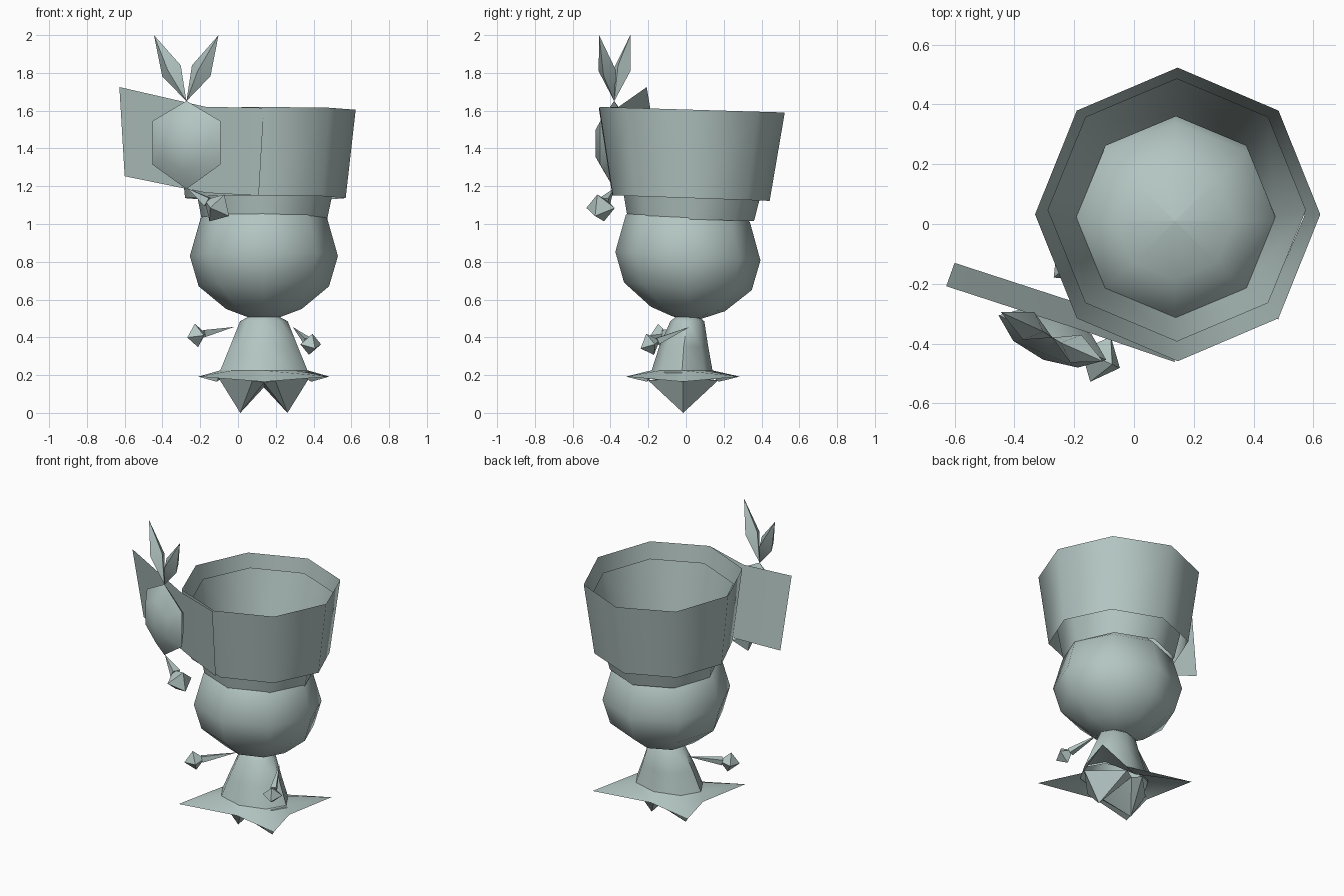
import bpy, bmesh, math
from mathutils import Vector

if "Cube" in bpy.data.objects:
    bpy.data.objects.remove(bpy.data.objects["Cube"])

mat = bpy.data.materials.new("pale grey teal")
mat.diffuse_color = (0.45, 0.56, 0.54, 1)
mat.use_nodes = True
mat.node_tree.nodes["Principled BSDF"].inputs["Base Color"].default_value = mat.diffuse_color


def make(name, verts, faces, angle=50):
    me = bpy.data.meshes.new(name)
    me.from_pydata([tuple(v) for v in verts], [], faces)
    bm = bmesh.new()
    bm.from_mesh(me)
    bmesh.ops.remove_doubles(bm, verts=bm.verts, dist=1e-4)
    bmesh.ops.recalc_face_normals(bm, faces=bm.faces)
    bm.to_mesh(me)
    bm.free()
    me.shade_smooth()
    me.set_sharp_from_angle(angle=math.radians(angle))
    me.materials.append(mat)
    ob = bpy.data.objects.new(name, me)
    bpy.context.collection.objects.link(ob)
    return ob


def loft(name, rings, angle=50):
    """Join rings of equal point count with quads; collapsed rings become tips."""
    n = len(rings[0])
    faces = [(r * n + i, r * n + (i + 1) % n, (r + 1) * n + (i + 1) % n, (r + 1) * n + i)
             for r in range(len(rings) - 1) for i in range(n)]
    return make(name, [v for ring in rings for v in ring], faces, angle)


def oct_ring(cx, cy, z, rx, ry=None, tilt=0.0):
    """Eight-sided ring, lowered towards the back by tilt."""
    ry = rx if ry is None else ry
    return [(cx + rx * math.cos(a), cy + ry * math.sin(a), z - tilt * ry * math.sin(a))
            for a in (i * math.pi / 4 for i in range(8))]


def spindle(name, a, b, mid, r, side, r2=None):
    """Four-sided double-ended spike from a to b."""
    a, b, side = Vector(a), Vector(b), Vector(side)
    d = (b - a).normalized()
    u = (side - d * side.dot(d)).normalized()
    v = d.cross(u)
    r2 = r2 or r
    c = a.lerp(b, mid)
    return loft(name, [[a] * 4, [c + u * r, c + v * r2, c - u * r, c - v * r2], [b] * 4], 40)


# head
loft("head", [oct_ring(0.137, 0.01, z, r, r * 0.98, 0.06) for z, r in
              ((0.50, 0.001), (0.505, 0.08), (0.55, 0.20), (0.67, 0.345), (0.83, 0.392),
               (1.03, 0.335), (1.14, 0.2), (1.175, 0.001))])

# hat: inner crown and wide outer band, both open
loft("hat_crown", [oct_ring(0.14, 0.025, 1.025, 0.332, 0.335, 0.03),
                   oct_ring(0.143, 0.047, 1.52, 0.432, 0.44, 0.03)])
loft("hat_band", [oct_ring(0.145, 0.028, 1.137, 0.425, 0.415, 0.035),
                  oct_ring(0.146, 0.032, 1.605, 0.477, 0.491, 0.03)])

# loose end of the hat band
make("band_tail", [(-0.628, -0.208, 1.725), (-0.17, -0.357, 1.62), (0.137, -0.462, 1.615),
                   (-0.60, -0.13, 1.253), (-0.17, -0.27, 1.165), (0.11, -0.39, 1.15)],
     [(0, 1, 4, 3), (1, 2, 5, 4)])

# hexagonal bulb on the band
centre = Vector((-0.273, -0.38, 1.42))
along = Vector((0.92, -0.38, 0)).normalized()
out = Vector((-0.38, -0.92, 0)).normalized()
hexagon = [(0, 0.232), (0.195, 0.125), (0.195, -0.105), (0, -0.235), (-0.195, -0.105), (-0.195, 0.125)]
loft("bulb", [[centre + along * x * s + Vector((0, 0, z * s)) + out * d for x, z in hexagon]
              for s, d in ((0, -0.08), (0.6, -0.06), (1, 0), (0.6, 0.06), (0, 0.08))])

# two leaves above the bulb
base = (-0.273, -0.38, 1.65)
for name, tip in (("left_leaf", (-0.445, -0.295, 2.0)), ("right_leaf", (-0.103, -0.46, 2.0))):
    spindle(name, base, tip, 0.46, 0.06, along, 0.05)


# thin limb that widens to a small block
def limb(name, start, end, r):
    start, end = Vector(start), Vector(end)
    d = (end - start).normalized()
    wrist = end - d * r * 0.7
    u = d.orthogonal().normalized()
    v = d.cross(u)
    w = r * 0.42
    loft(name, [[start] * 4, [wrist + u * w, wrist + v * w, wrist - u * w, wrist - v * w],
                [wrist] * 4], 40)
    spindle(name + "_end", end - d * r, end + d * r, 0.5, r, (0, 0, 1))


limb("left_arm", (-0.02, 0.02, 0.455), (-0.22, -0.14, 0.41), 0.063)
limb("right_arm", (0.29, 0.02, 0.455), (0.385, -0.19, 0.363), 0.06)
limb("bulb_pendant", (-0.27, -0.38, 1.19), (-0.112, -0.452, 1.085), 0.083)

# body
loft("body", [oct_ring(0.137, 0.007, 0.51, 0.08, 0.06), oct_ring(0.137, 0.007, 0.485, 0.126, 0.09),
              oct_ring(0.137, -0.012, 0.35, 0.18, 0.13), oct_ring(0.137, -0.022, 0.21, 0.237, 0.165)])

# four-pointed skirt
def skirt_ring(k):
    pts = []
    for i in range(8):
        a = i * math.pi / 4
        c, s = math.cos(a), math.sin(a)
        if i % 2:
            pts.append((0.137 + 0.3475 * math.copysign(1, c), -0.017 + 0.302 * math.copysign(1, s), 0.192))
        else:
            pts.append((0.137 + 0.25 * c, -0.017 + 0.19 * s, 0.165))
    inner = oct_ring(0.137, -0.022, 0.225, 0.232, 0.162)
    return [Vector(p).lerp(Vector(q), k) for p, q in zip(inner, pts)]


loft("skirt", [skirt_ring(0), skirt_ring(1)])

# pointed legs meeting at the middle
for name, s in (("left_leg", -1), ("right_leg", 1)):
    top = [(0.137 + s * 0.24, -0.015, 0.185), (0.137 + s * 0.06, -0.2, 0.172),
           (0.137, -0.17, 0.16), (0.137, -0.015, 0.135), (0.137, 0.14, 0.16),
           (0.137 + s * 0.06, 0.17, 0.172)]
    loft(name, [[(0.137, -0.015, 0.2)] * 6, top, [(0.137 + s * 0.125, -0.015, 0.0)] * 6], 40)
